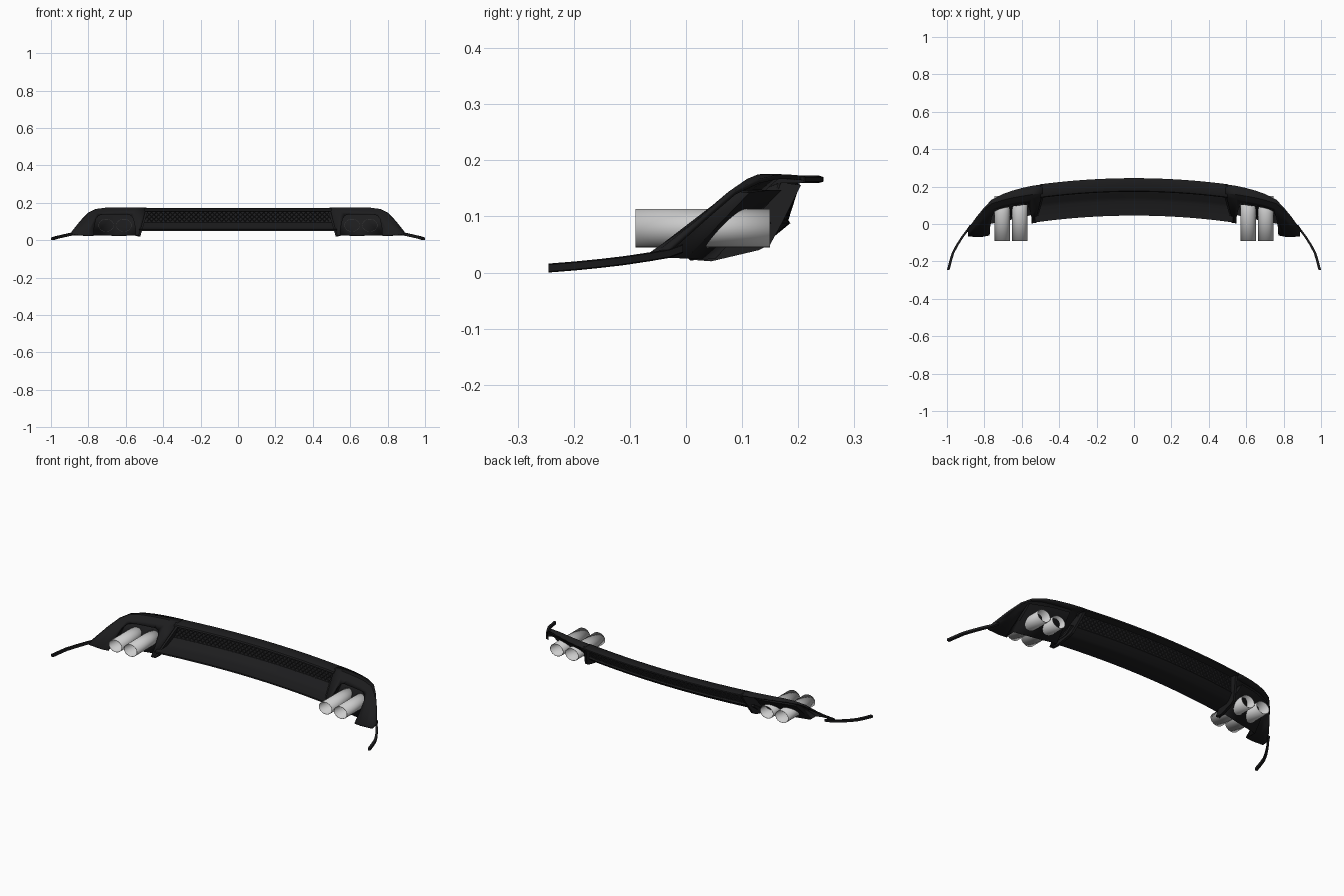
import bpy, bmesh, math

if "Cube" in bpy.data.objects:
    bpy.data.objects.remove(bpy.data.objects["Cube"])

black = bpy.data.materials.new("black_plastic")
black.diffuse_color = (0.012, 0.012, 0.013, 1)
black.use_nodes = True
black.node_tree.nodes["Principled BSDF"].inputs["Base Color"].default_value = black.diffuse_color


def make(name, bm, mat=black, smooth=True):
    bmesh.ops.remove_doubles(bm, verts=bm.verts, dist=1e-5)
    bmesh.ops.recalc_face_normals(bm, faces=bm.faces)
    me = bpy.data.meshes.new(name)
    bm.to_mesh(me)
    bm.free()
    ob = bpy.data.objects.new(name, me)
    bpy.context.collection.objects.link(ob)
    if mat:
        me.materials.append(mat)
    if smooth:
        bpy.ops.object.select_all(action='DESELECT')
        ob.select_set(True)
        bpy.context.view_layer.objects.active = ob
        bpy.ops.object.shade_smooth_by_angle(angle=math.radians(30))
    return ob


def loft(name, sections, closed=True, mat=black, cap=True):
    """Skin a list of equal-length point sections."""
    bm = bmesh.new()
    rows = [[bm.verts.new(p) for p in s] for s in sections]
    n = len(rows[0])
    for a, b in zip(rows, rows[1:]):
        for i in range(n if closed else n - 1):
            j = (i + 1) % n
            bm.faces.new((a[i], a[j], b[j], b[i]))
    if closed and cap:
        bm.faces.new(rows[0])
        bm.faces.new(rows[-1])
    return make(name, bm, mat)


def mirror(ob):
    m = ob.modifiers.new("mirror", 'MIRROR')
    m.use_mirror_merge = False


def solidify(ob, t, offset):
    m = ob.modifiers.new("thickness", 'SOLIDIFY')
    m.thickness = t
    m.offset = offset


def bow(x):
    return -0.13 * x * x


def sweep(name, profile, half, n=32):
    """Sweep a closed (y, z) profile along the bowed width."""
    xs = [-half + 2 * half * i / n for i in range(n + 1)]
    return loft(name, [[(x, y + bow(x), z) for y, z in profile] for x in xs])


# Centre: top lip, lower panel, mesh backing
sweep("top_lip", [(.238, .160), (.245, .162), (.245, .170), (.236, .173), (.19, .172),
                  (.176, .166), (.172, .157), (.182, .153), (.2, .160)], 0.5)
sweep("lower_panel", [(.045, .050), (.13, .052), (.152, .060), (.186, .088), (.18, .096),
                      (.165, .090), (.14, .070), (.12, .062), (.045, .058)], 0.53)
sweep("mesh_backing", [(.174, .088), (.178, .088), (.201, .160), (.197, .160)], 0.5)

# Diamond mesh grille
bm = bmesh.new()
cols, rows, half = 80, 6, 0.5
grid = {}
for i in range(cols + 1):
    for j in range(rows + 1):
        if (i + j) % 2 == 0:
            x = -half + 2 * half * i / cols
            t = j / rows
            grid[i, j] = bm.verts.new((x, .176 + .023 * t + bow(x), .088 + .072 * t))
for i in range(1, cols):
    for j in range(1, rows):
        if (i + j) % 2:
            bm.faces.new((grid[i - 1, j], grid[i, j - 1], grid[i + 1, j], grid[i, j + 1]))
grille = make("mesh_grille", bm, smooth=False)
w = grille.modifiers.new("bars", 'WIREFRAME')
w.thickness = 0.009
w.use_even_offset = False

# Side shells: back edge, crest, brow, bottom edge per section
shell = loft("side_shell", [
    [(.49, .212, .168), (.49, .165, .171), (.495, .145, .155), (.53, .010, .024)],
    [(.55, .203, .169), (.55, .158, .172), (.55, .136, .156), (.56, .001, .024)],
    [(.60, .192, .170), (.60, .150, .172), (.60, .125, .155), (.60, -.010, .024)],
    [(.65, .178, .171), (.65, .141, .172), (.65, .116, .153), (.65, -.022, .024)],
    [(.70, .161, .170), (.70, .129, .171), (.70, .105, .150), (.70, -.035, .024)],
    [(.76, .130, .163), (.76, .110, .163), (.755, .085, .144), (.77, -.058, .024)],
    [(.80, .088, .143), (.80, .078, .141), (.795, .050, .117), (.81, -.066, .026)],
    [(.84, .040, .102), (.838, .030, .097), (.83, .010, .082), (.85, -.066, .028)],
    [(.89, -.030, .040), (.888, -.040, .038), (.887, -.050, .034), (.886, -.066, .030)],
], closed=False)
solidify(shell, 0.008, 0)

# Exhaust opening cut into the shell
outline = [(.545, -.05), (.548, .06), (.56, .115), (.572, .131), (.592, .138), (.72, .138),
           (.745, .131), (.76, .112), (.77, .06), (.775, -.05)]
cutter = loft("opening_cutter", [[(x, y, z) for x, z in outline] for y in (-.2, .3)], mat=None)
cutter.hide_render = True
cutter.hide_set(True)
b = shell.modifiers.new("opening", 'BOOLEAN')
b.object = cutter
b.operation = 'DIFFERENCE'
b.solver = 'EXACT'
mirror(shell)

# Recessed pocket behind the opening: bottom, top, front top
pocket = loft("exhaust_pocket", [
    [(.777, -.055, .026), (.765, .084, .142), (.765, .084, .142)],
    [(.777, .000, .026), (.765, .112, .142), (.765, .084, .142)],
    [(.65, .026, .025), (.65, .150, .146), (.65, .108, .146)],
    [(.543, .050, .025), (.555, .168, .146), (.555, .128, .146)],
    [(.543, .005, .025), (.555, .128, .146), (.555, .128, .146)],
], closed=False)
solidify(pocket, 0.005, 0)
mirror(pocket)

# Slanted fins at the ends of the centre panel
fin_yz = [(.006, .023), (.045, .020), (.130, .040), (.150, .050), (.172, .090),
          (.205, .156), (.158, .162)]
fin = loft("inner_fin", [[(x0 - .3 * (z - .022), y, z) for y, z in fin_yz]
                         for x0 in (.522, .536)])
mirror(fin)

# Thin side blades sweeping forward
path = [(.872, -.005, .042), (.888, -.030, .033), (.915, -.065, .027), (.945, -.112, .020),
        (.968, -.155, .015), (.980, -.195, .011), (.993, -.245, .007)]
blade = loft("side_blade", [[(x - .007, y, z - .007), (x + .007, y, z - .005),
                             (x + .007, y, z + .007), (x - .007, y, z + .009)]
                            for x, y, z in path])
mirror(blade)

# Twin oval exhaust tips, open at both ends
for k, cx in enumerate((.61, .705)):
    ring = [(cx + .041 * math.cos(a), .079 + .034 * math.sin(a))
            for a in (2 * math.pi * i / 40 for i in range(40))]
    tip = loft(f"exhaust_tip_{k + 1}", [[(x, y, z) for x, z in ring] for y in (-.09, .05, .15)],
               mat=None, cap=False)
    solidify(tip, 0.002, -1)
    mirror(tip)
